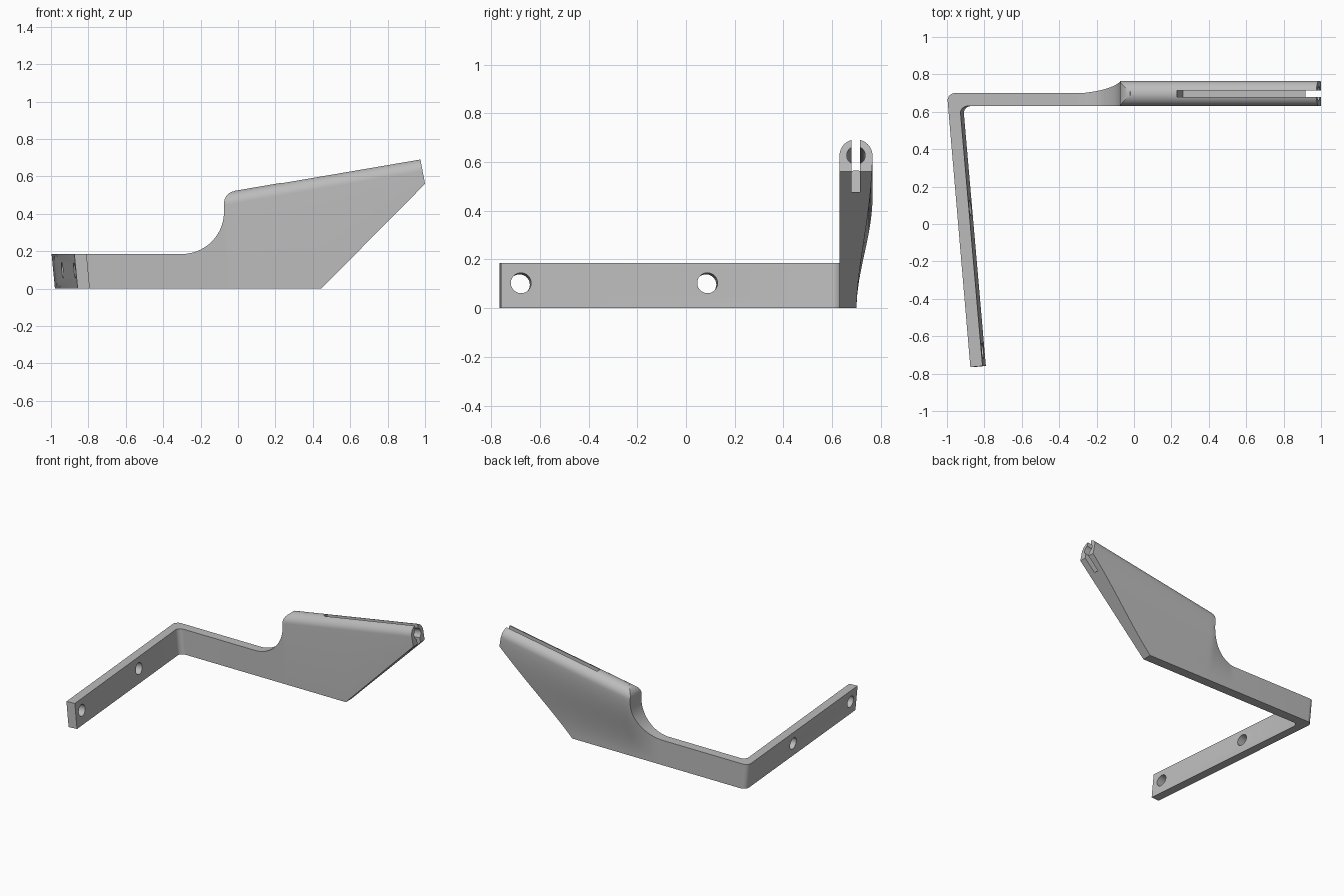
import bpy, bmesh, math
from mathutils import Vector, Matrix

cube = bpy.data.objects.get("Cube")
if cube:
    bpy.data.objects.remove(cube, do_unlink=True)

grey = bpy.data.materials.new("plain grey")
grey.use_nodes = True
colour = (0.5, 0.5, 0.5, 1)
grey.diffuse_color = colour
grey.node_tree.nodes["Principled BSDF"].inputs["Base Color"].default_value = colour

FRONT, BACK, THICK = 0.63, 0.70, 0.765
MID = (FRONT + THICK) / 2
RAD = (THICK - FRONT) / 2
SLOPE = 0.171
TILT = math.atan(SLOPE)


def axis_z(x):
    """Height of the tube axis above x."""
    return 0.455 + SLOPE * (x + 0.02)


def add_object(name, bm):
    bmesh.ops.recalc_face_normals(bm, faces=bm.faces)
    mesh = bpy.data.meshes.new(name)
    bm.to_mesh(mesh)
    bm.free()
    mesh.materials.append(grey)
    obj = bpy.data.objects.new(name, mesh)
    bpy.context.collection.objects.link(obj)
    return obj


def arc(cx, cy, r, start, end, steps=12):
    angles = [math.radians(start + (end - start) * i / steps) for i in range(steps + 1)]
    return [(cx + r * math.cos(a), cy + r * math.sin(a)) for a in angles]


def prism(name, points, offset):
    """Extrude a closed loop of 3D points by the offset."""
    bm = bmesh.new()
    face = bm.faces.new([bm.verts.new(p) for p in points])
    extruded = bmesh.ops.extrude_face_region(bm, geom=[face])["geom"]
    bmesh.ops.translate(bm, vec=offset,
                        verts=[v for v in extruded if isinstance(v, bmesh.types.BMVert)])
    return add_object(name, bm)


def cylinder(name, radius, depth, centre, direction):
    bm = bmesh.new()
    turn = Vector(direction).to_track_quat("Z", "Y").to_matrix().to_4x4()
    bmesh.ops.create_cone(bm, cap_ends=True, segments=32, radius1=radius, radius2=radius,
                          depth=depth, matrix=Matrix.Translation(centre) @ turn)
    return add_object(name, bm)


def cut(obj, tool, operation="DIFFERENCE"):
    tool.hide_render = True
    mod = obj.modifiers.new("cut", "BOOLEAN")
    mod.operation, mod.object, mod.solver = operation, tool, "EXACT"
    bpy.context.view_layer.objects.active = obj
    bpy.ops.object.modifier_apply(modifier=mod.name)
    bpy.data.objects.remove(tool, do_unlink=True)


def smooth(obj):
    bpy.ops.object.select_all(action="DESELECT")
    obj.select_set(True)
    bpy.context.view_layer.objects.active = obj
    bpy.ops.object.shade_smooth_by_angle(angle=math.radians(30))


# Mounting arm: bent bar, with the long leg leaning outward at the top
HEIGHT, LEAN = 0.185, 0.018
plan = [(-0.3, BACK)] + arc(-0.957, 0.66, 0.04, 90, 175)
plan += [(-0.875, -0.765), (-0.81, -0.759)]
plan += arc(-0.89, 0.592, 0.038, 175, 90) + [(-0.3, FRONT)]
arm = prism("mounting_arm", [(x, y, 0) for x, y in plan], (0, 0, HEIGHT))
for v in arm.data.vertices:
    if v.co.x < -0.5:
        v.co.x += LEAN * (1 - v.co.z / HEIGHT)

# Screw holes through the long leg
for y in (-0.68, 0.085):
    x = -0.835 - 0.088 * (y + 0.765)
    cut(arm, cylinder("hole_cutter", 0.042, 0.3, (x, y, 0.1), (1, 0.088, 0.097)))
smooth(arm)

# Blade: lofted sections that swell from the bar thickness to the rounded tube
bm = bmesh.new()
rings = []
COLUMNS, STEPS = 54, 16
for i in range(COLUMNS + 1):
    x = -0.3 + 1.35 * i / COLUMNS
    zc = axis_z(x)
    ramp = min(max((x + 0.27) / 0.2, 0), 1)
    section = [(FRONT, 0)]
    half = (BACK - FRONT) / 2 + (RAD - (BACK - FRONT) / 2) * ramp
    section += [(FRONT + half + (y - MID) * half / RAD, z)
                for y, z in arc(MID, zc, RAD, 180, 0, 20)]
    for k in range(STEPS - 1, -1, -1):
        u = k / STEPS
        swell = u * u * (3 - 2 * u) * ramp
        section.append((BACK + (THICK - BACK) * swell, zc * u))
    rings.append([bm.verts.new((x, y, z)) for y, z in section])
for a, b in zip(rings, rings[1:]):
    for j in range(len(a)):
        k = (j + 1) % len(a)
        bm.faces.new((a[j], a[k], b[k], b[j]))
bm.faces.new(rings[0])
bm.faces.new(rings[-1])
blade = add_object("blade", bm)

# Side outline that trims the blade: scooped neck, rounded shoulder, raked tip
outline = [(-0.4, -0.1), (-0.4, 0.185)]
outline += arc(-0.3, 0.41, 0.225, -90, 0, 20)
outline += arc(-0.009, 0.456, 0.066, 180, 100)
outline += [(-0.009, 0.535), (0.973, 0.703), (1.0, 0.56), (0.346, -0.1)]
cut(blade, prism("outline_cutter", [(x, 0.5, z) for x, z in outline], (0, 0.5, 0)), "INTERSECT")

# Bore along the tube, open at the tip
along = Vector((math.cos(TILT), 0, math.sin(TILT)))
down = Vector((math.sin(TILT), 0, -math.cos(TILT)))
start = Vector((0.24, MID, axis_z(0.24)))
cut(blade, cylinder("bore_cutter", 0.038, 1.0, start + along * 0.5, along))

# Slot through the top of the tube, running out at the tip
corner = start - down * 0.12 - Vector((0, 0.0175, 0))
floor = 0.12 + 0.137
loop = [corner, corner + along, corner + along + down * floor, corner + down * floor]
cut(blade, prism("slot_cutter", loop, (0, 0.035, 0)))
smooth(blade)
